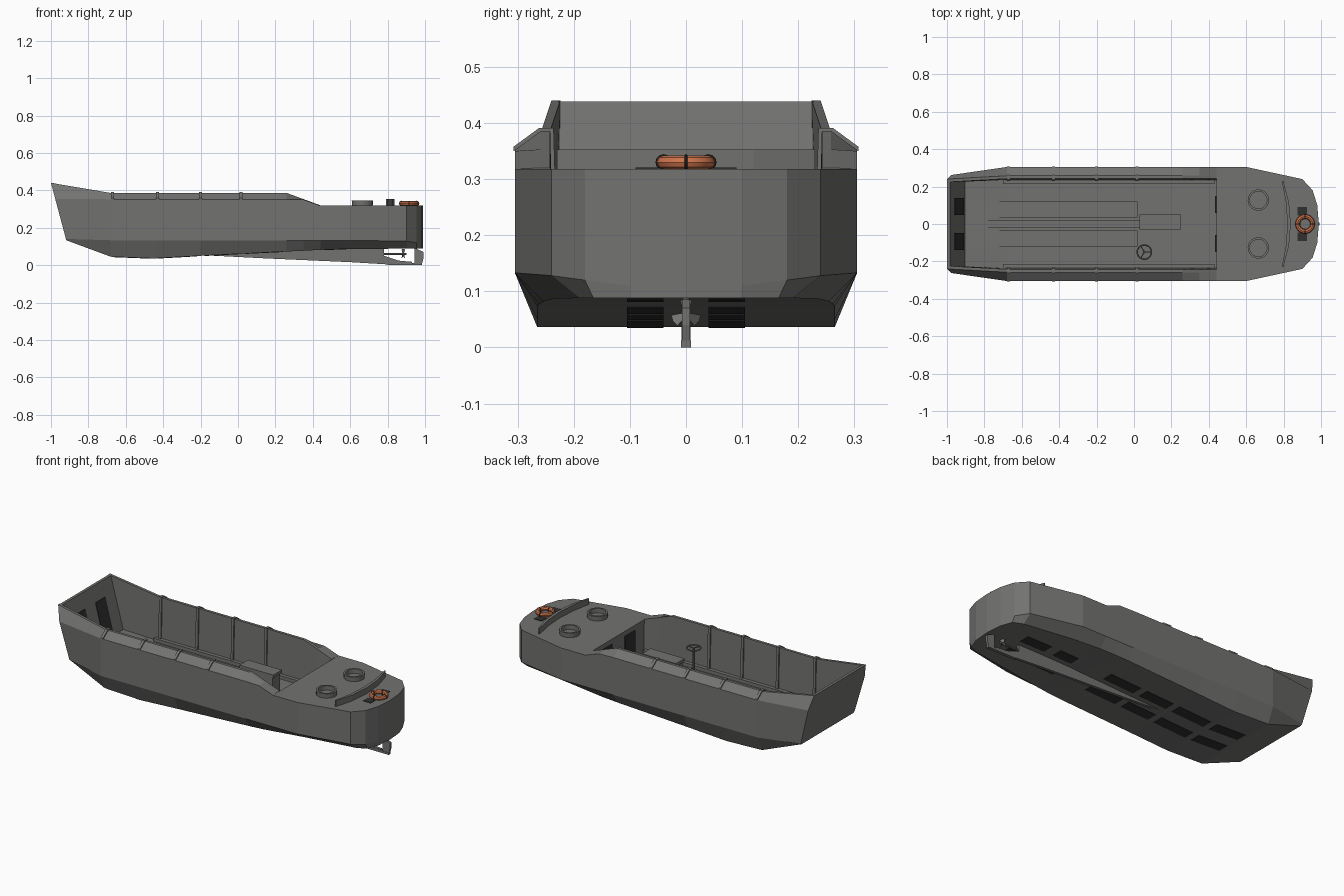
import bpy, bmesh, math
from mathutils import Vector

if "Cube" in bpy.data.objects:
    bpy.data.objects.remove(bpy.data.objects["Cube"])


def material(name, col):
    m = bpy.data.materials.new(name)
    m.diffuse_color = (*col, 1)
    m.use_nodes = True
    m.node_tree.nodes["Principled BSDF"].inputs["Base Color"].default_value = m.diffuse_color
    return m


DARK = material("dark", (0.03, 0.03, 0.03))
ORANGE = material("orange", (0.6, 0.17, 0.07))
GREY = material("hull_grey", (0.17, 0.17, 0.165))


def obj(name, verts, faces, mat=GREY, mirror=False):
    bm = bmesh.new()
    vs = [bm.verts.new(v) for v in verts]
    for f in faces:
        bm.faces.new([vs[i] for i in f])
    bmesh.ops.remove_doubles(bm, verts=bm.verts, dist=0.0002)
    bmesh.ops.recalc_face_normals(bm, faces=bm.faces)
    me = bpy.data.meshes.new(name)
    bm.to_mesh(me)
    bm.free()
    o = bpy.data.objects.new(name, me)
    bpy.context.collection.objects.link(o)
    me.materials.append(mat)
    if mirror:
        add_mirror(o)
    return o


def add_mirror(o):
    m = o.modifiers.new("mirror", 'MIRROR')
    m.use_axis = (False, True, False)
    m.merge_threshold = 0.0005


def prism(name, pts, offset, mat=GREY, mirror=False):
    """Extrude a closed 3D outline by an offset vector."""
    n = len(pts)
    off = Vector(offset)
    verts = [Vector(p) for p in pts] + [Vector(p) + off for p in pts]
    faces = [list(range(n)), list(range(n, 2 * n))]
    faces += [[i, (i + 1) % n, n + (i + 1) % n, n + i] for i in range(n)]
    return obj(name, verts, faces, mat, mirror)


def box(name, x0, x1, y0, y1, z0, z1, mat=GREY, mirror=False):
    return prism(name, [(x0, y0, z0), (x1, y0, z0), (x1, y1, z0), (x0, y1, z0)],
                 (0, 0, z1 - z0), mat, mirror)


def torus(name, loc, R, r, mat=GREY, rot=(0, 0, 0), seg=24):
    bpy.ops.mesh.primitive_torus_add(location=loc, rotation=rot, major_radius=R, minor_radius=r,
                                     major_segments=seg, minor_segments=8)
    o = bpy.context.object
    o.name = name
    o.data.materials.append(mat)
    bpy.ops.object.shade_smooth_by_angle()
    return o


def rod(name, a, b, r, mat=GREY):
    a, b = Vector(a), Vector(b)
    bpy.ops.mesh.primitive_cylinder_add(vertices=10, radius=r, depth=(b - a).length, location=(a + b) / 2)
    o = bpy.context.object
    o.name = name
    o.rotation_euler = (b - a).to_track_quat('Z', 'Y').to_euler()
    o.data.materials.append(mat)
    return o


# Hull with cockpit: x, sheer y, bottom y, bottom z, chine z, sheer z, coaming y, coaming z
FLOOR = 0.13
hull = [
    (-0.92, 0.262, 0.24, 0.133, 0.14, 0.355, 0.24, 0.44),
    (-0.68, 0.305, 0.265, 0.045, 0.133, 0.352, 0.258, 0.386),
    (-0.45, 0.305, 0.265, 0.036, 0.133, 0.352, 0.258, 0.386),
    (-0.20, 0.305, 0.265, 0.050, 0.133, 0.352, 0.258, 0.386),
    (0.26, 0.305, 0.265, 0.073, 0.133, 0.352, 0.258, 0.386),
    (0.35, 0.305, 0.262, 0.077, 0.133, 0.350, 0.258, 0.353),
    (0.44, 0.305, 0.255, 0.082, 0.133, 0.318, 0.258, 0.320),
]
# Stern deck: x, sheer y, bottom y, bottom z, chine z
stern = [(0.44, 0.305, 0.255, 0.082, 0.133), (0.60, 0.305, 0.235, 0.087, 0.133),
         (0.90, 0.24, 0.19, 0.088, 0.128), (0.955, 0.18, 0.165, 0.088, 0.12),
         (0.98, 0.10, 0.098, 0.088, 0.11), (0.988, 0.0, 0.0, 0.088, 0.11)]
verts = []
for i, (x, ys, yb, zb, zc, zs, yc, zcm) in enumerate(hull):
    f = 0.142 if i == 0 else FLOOR
    sec = [(0, zb), (yb, zb), (ys if i else 0.25, zc), (ys, zs), (yc, zcm),
           (yc - 0.016, zcm), (0.236 if i else 0.226, f), (0, f)]
    for y, z in sec:
        verts.append((x - (0.267 * (z - 0.14) if i == 0 else 0), y, z))
for x, ys, yb, zb, zc in stern:
    z = 0.318
    verts += [(x, y, h) for y, h in [(0, zb), (yb, zb), (ys, zc), (ys, z), (ys * 0.846, z),
                                     (ys * 0.793, z), (ys * 0.774, z), (0, z)]]
rows = len(hull) + len(stern)
faces = [[r * 8 + k, r * 8 + k + 1, r * 8 + k + 9, r * 8 + k + 8] for r in range(rows - 1) for k in range(7)]
faces += [[0, 1, 6, 7], [1, 2, 3, 4, 5, 6]]
obj("hull", verts, faces, mirror=True)


# Bow ramp with vision slots and outer stiffeners
def ramp_pt(z, y, d=0.0):
    return (-0.92 - 0.267 * (z - 0.14) + d, y, z)


def ramp_panel(name, y0, y1, z0, z1, d, t, mat=GREY, mirror=False):
    prism(name, [ramp_pt(z0, y0, d), ramp_pt(z0, y1, d), ramp_pt(z1, y1, d), ramp_pt(z1, y0, d)],
          (t, 0, 0), mat, mirror)


prism("ramp", [ramp_pt(0.14, -0.228), ramp_pt(0.14, 0.228), ramp_pt(0.438, 0.228), ramp_pt(0.438, -0.228)],
      (0.016, 0, 0))
ramp_panel("ramp_slot", 0.048, 0.138, 0.17, 0.352, 0.016, 0.003, DARK, True)

# Gunwale straps and inner wall ribs
for x in (-0.67, -0.43, -0.20, 0.015):
    prism("gunwale_strap", [(x - .008, .307, .350), (x - .008, .307, .358), (x - .008, .262, .391),
                            (x - .008, .236, .391), (x - .008, .228, FLOOR), (x - .008, .238, FLOOR),
                            (x - .008, .244, .384)], (.016, 0, 0), mirror=True)

# Cockpit floor boards, ledges and bulkhead doors
box("centre_board", -0.91, 0.03, -0.02, 0.02, FLOOR, 0.143)
box("floor_board", -0.90, 0.02, 0.035, 0.12, FLOOR, 0.140, mirror=True)
box("wall_ledge", -0.70, 0.43, 0.215, 0.237, FLOOR, 0.150, mirror=True)
box("bulkhead_door", 0.434, 0.441, 0.06, 0.15, 0.14, 0.29, DARK, True)

# Engine cover
box("engine_cover", 0.04, 0.24, -0.025, 0.045, FLOOR, 0.262)
box("engine_cover_lid", 0.03, 0.25, -0.03, 0.05, 0.262, 0.28)

# Steering wheel
torus("steering_wheel", (0.055, -0.15, 0.29), 0.038, 0.004)
rod("steering_column", (0.055, -0.15, FLOOR), (0.055, -0.15, 0.292), 0.008)
for a in range(3):
    t = a * 2 * math.pi / 3
    rod("wheel_spoke", (0.055, -0.15, 0.29),
        (0.055 + 0.038 * math.cos(t), -0.15 + 0.038 * math.sin(t), 0.29), 0.003)

# Gun tub rings
N = 20
for s in (-1, 1):
    v = []
    for r, z in ((0.055, 0.316), (0.057, 0.345), (0.046, 0.345), (0.046, 0.319)):
        v += [(0.665 + r * math.cos(2 * math.pi * i / N), s * 0.128 + r * math.sin(2 * math.pi * i / N), z)
              for i in range(N)]
    f = [[k * N + i, k * N + (i + 1) % N, (k + 1) % 4 * N + (i + 1) % N, (k + 1) % 4 * N + i]
         for k in range(4) for i in range(N)]
    obj("gun_tub_ring", v, f)

# Splash board
prism("splash_board", [(0.79, -0.23, 0.317), (0.812, -0.12, 0.317), (0.82, 0, 0.317), (0.812, 0.12, 0.317),
                       (0.79, 0.23, 0.317), (0.798, 0.23, 0.317), (0.828, 0.12, 0.317), (0.838, 0, 0.317),
                       (0.828, -0.12, 0.317), (0.798, -0.23, 0.317)], (0, 0, 0.036))

# Lifebuoy, its bands and the deck cleats
torus("lifebuoy", (0.915, 0, 0.330), 0.040, 0.0125, ORANGE)
for a in range(4):
    t = a * math.pi / 2
    d = Vector((math.cos(t), math.sin(t), 0))
    torus("lifebuoy_band", Vector((0.915, 0, 0.330)) + d * 0.040, 0.0115, 0.003, DARK,
          (math.pi / 2, 0, t), 12)
box("cleat_base", 0.875, 0.925, 0.045, 0.09, 0.317, 0.321, DARK, True)

# Keel skeg, shoe and rudder
prism("skeg", [(-0.22, -.008, .055), (0.15, -.008, .036), (0.60, -.008, .016), (0.80, -.008, .004),
               (0.93, -.008, .004), (0.93, -.008, .018), (0.86, -.008, .024), (0.78, -.008, .05),
               (0.78, -.008, .09), (0.1, -.008, .075)], (0, .016, 0))
box("skeg_shoe", 0.80, 0.985, -0.009, 0.009, 0.0, 0.012)
prism("rudder", [(0.945, -.007, .012), (0.985, -.007, .012), (0.992, -.007, .04), (0.992, -.007, .07),
                 (0.96, -.007, .085), (0.945, -.007, .085)], (0, .014, 0))
rod("rudder_post", (0.95, 0, 0.01), (0.95, 0, 0.1), 0.007)

# Propeller and shaft
rod("propeller_shaft", (0.76, 0, 0.06), (0.90, 0, 0.06), 0.006)
for a in range(3):
    t = math.pi / 2 + a * 2 * math.pi / 3
    c, s = math.cos(t), math.sin(t)
    pts = [(0.882 + dx, r * c - w * s, 0.06 + r * s + w * c)
           for r, w, dx in ((.004, -.004, -.003), (.024, -.011, -.008), (.027, 0, 0), (.024, .011, .008),
                            (.004, .004, .003))]
    prism("propeller_blade", pts, (0.003, 0, 0))


# Dark plates under the hull bottom
def bottom_z(x):
    table = [(h[0], h[3]) for h in hull] + [(s[0], s[3]) for s in stern[1:]]
    for (x0, z0), (x1, z1) in zip(table, table[1:]):
        if x0 <= x <= x1:
            return z0 + (z1 - z0) * (x - x0) / (x1 - x0)


for x0, x1 in ((-0.66, -0.47), (-0.43, -0.22), (-0.18, 0.0), (0.04, 0.24), (0.46, 0.58), (0.64, 0.80)):
    z0, z1 = bottom_z(x0) - 0.002, bottom_z(x1) - 0.002
    prism("bottom_plate", [(x0, .04, z0), (x1, .04, z1), (x1, .105, z1), (x0, .105, z0)],
          (0, 0, .003), DARK, True)
